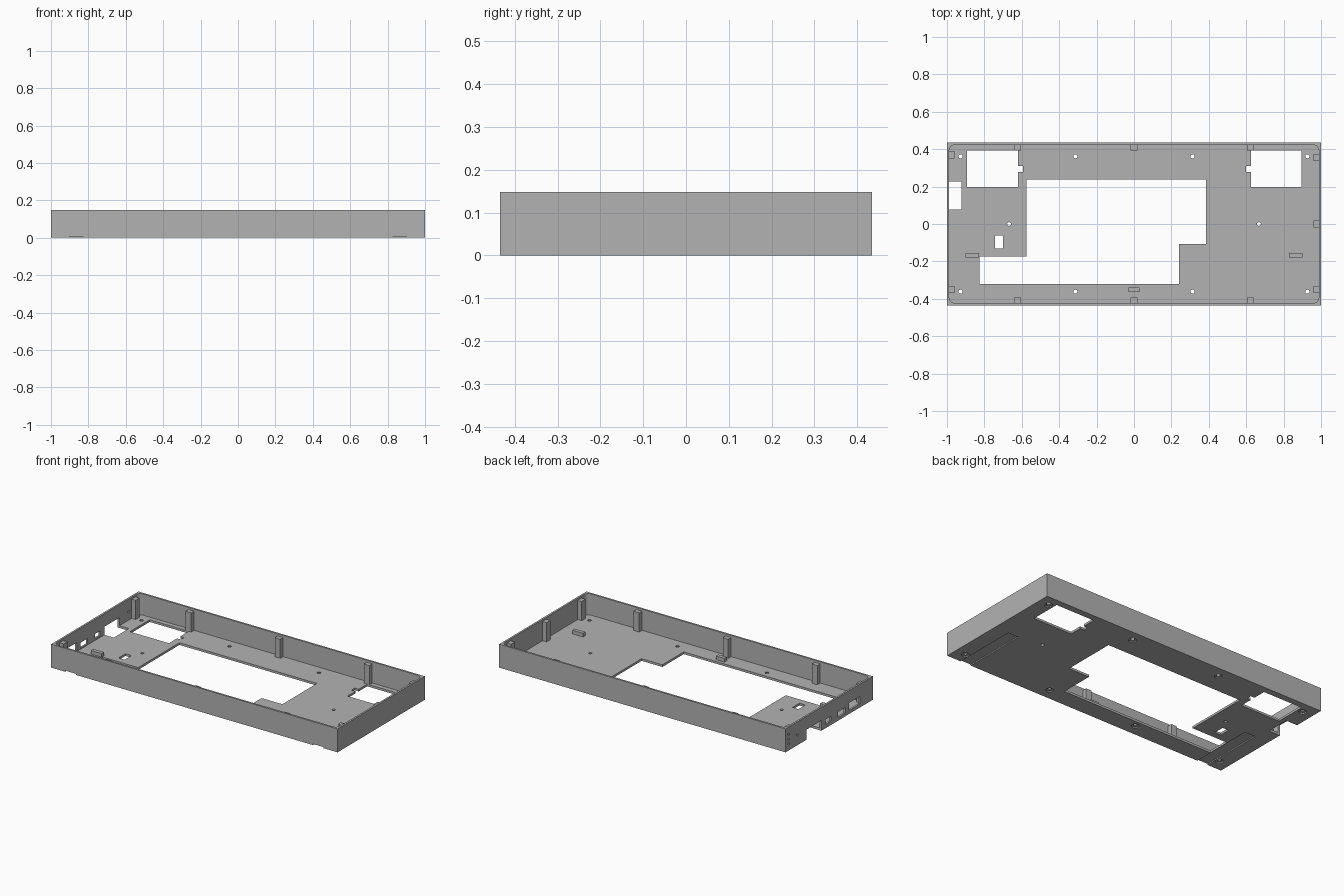
import bpy, bmesh, math

if "Cube" in bpy.data.objects:
    bpy.data.objects.remove(bpy.data.objects["Cube"], do_unlink=True)

grey = bpy.data.materials.new("plain grey plastic")
grey.use_nodes = True
colour = (0.45, 0.45, 0.45, 1)
grey.diffuse_color = colour
grey.node_tree.nodes["Principled BSDF"].inputs["Base Color"].default_value = colour

HX, HY, H = 1.0, 0.435, 0.148
WALL, FLOOR = 0.012, 0.014


def prism(name, outline, z0, z1):
    """Extrude a flat outline from z0 to z1."""
    bm = bmesh.new()
    face = bm.faces.new([bm.verts.new((x, y, z0)) for x, y in outline])
    top = bmesh.ops.extrude_face_region(bm, geom=[face])["geom"]
    for v in top:
        if isinstance(v, bmesh.types.BMVert):
            v.co.z = z1
    bmesh.ops.recalc_face_normals(bm, faces=bm.faces)
    mesh = bpy.data.meshes.new(name)
    bm.to_mesh(mesh)
    bm.free()
    mesh.materials.append(grey)
    ob = bpy.data.objects.new(name, mesh)
    bpy.context.collection.objects.link(ob)
    return ob


def rect(x0, x1, y0, y1):
    return [(x0, y0), (x1, y0), (x1, y1), (x0, y1)]


def circle(x, y, r, n=20):
    return [(x + r * math.cos(2 * math.pi * i / n),
             y + r * math.sin(2 * math.pi * i / n)) for i in range(n)]


def rounded(hx, hy, r, n=6):
    pts = []
    for q, (sx, sy) in enumerate([(1, 1), (-1, 1), (-1, -1), (1, -1)]):
        for i in range(n + 1):
            a = math.pi / 2 * (q + i / n)
            pts.append((sx * (hx - r) + r * math.cos(a),
                        sy * (hy - r) + r * math.sin(a)))
    return pts


def cut(target, outline, z0, z1):
    """Remove a prism from the target."""
    cutter = prism("cutter", outline, z0, z1)
    cutter.hide_render = True
    mod = target.modifiers.new("cut", "BOOLEAN")
    mod.operation = "DIFFERENCE"
    mod.solver = "EXACT"
    mod.object = cutter
    bpy.context.view_layer.objects.active = target
    bpy.ops.object.modifier_apply(modifier=mod.name)
    bpy.data.objects.remove(cutter, do_unlink=True)


# Open tray with rounded inner corners
tray = prism("tray", rect(-HX, HX, -HY, HY), 0, H)
cut(tray, rounded(HX - WALL, HY - WALL, 0.03), FLOOR, 1)

# Large stepped floor opening
cut(tray, [(-0.575, 0.237), (-0.575, -0.174), (-0.826, -0.174), (-0.826, -0.32),
           (0.24, -0.32), (0.24, -0.107), (0.385, -0.107), (0.385, 0.237)], -1, 0.05)

# Two notched openings near the back corners
for s, near, far in ((-1, 0.62, 0.893), (1, 0.626, 0.896)):
    tip = near - 0.027
    cut(tray, [(s * near, 0.197), (s * far, 0.197), (s * far, 0.394), (s * near, 0.394),
               (s * near, 0.31), (s * tip, 0.31), (s * tip, 0.277), (s * near, 0.277)],
        -1, 0.05)

# Small window
cut(tray, rect(-0.742, -0.70, -0.131, -0.062), -1, 0.05)

# Side connector bay through the wall and the floor beside it
cut(tray, rect(-1.1, -0.922, 0.078, 0.228), -1, 0.065)

# Screw holes, recessed underneath along the front and back
for x in (-0.927, -0.313, 0.313, 0.927):
    for y in (-0.362, 0.362):
        cut(tray, circle(x, y, 0.023), -1, 0.007)
        cut(tray, circle(x, y, 0.011), -1, 0.05)
for x in (-0.668, 0.668):
    cut(tray, circle(x, 0, 0.01), -1, 0.05)

# Shallow grooves underneath, open at the front
for s in (-1, 1):
    cut(tray, rect(s * 0.865 - 0.037, s * 0.865 + 0.037, -0.5, -0.02), -1, 0.007)

# Connector openings in the side wall
for y, half, z0, z1 in ((0.01, 0.026, 0.025, 0.055), (-0.125, 0.035, 0.02, 0.055),
                        (-0.25, 0.055, 0.022, 0.07)):
    cut(tray, rect(-1.1, -0.97, y - half, y + half), z0, z1)

# Small indicator openings near the back end of that wall
for y, z in ((0.405, 0.035), (0.405, 0.065), (0.405, 0.095), (0.32, 0.06)):
    cut(tray, rect(-1.1, -0.97, y - 0.007, y + 0.007), z, z + 0.013)

# Support posts against the walls
POST_TOP = 0.135
for i, x in enumerate((-0.622, 0, 0.622)):
    for side, s in (("front", -1), ("back", 1)):
        y0, y1 = sorted((s * 0.394, s * (HY - WALL + 0.002)))
        prism(f"{side}_post_{i + 1}", rect(x - 0.019, x + 0.019, y0, y1),
              FLOOR - 0.001, POST_TOP)
for side, s, places in (("right", -1, (-0.35, 0.37)), ("left", 1, (-0.35, 0, 0.355))):
    for i, y in enumerate(places):
        x0, x1 = sorted((s * 0.96, s * (HX - WALL + 0.002)))
        prism(f"{side}_post_{i + 1}", rect(x0, x1, y - 0.019, y + 0.019),
              FLOOR - 0.001, POST_TOP)

# Low blocks on the floor
for name, x, y, half in (("right_block", -0.865, -0.167, 0.037),
                         ("left_block", 0.865, -0.167, 0.037),
                         ("front_block", 0, -0.352, 0.03)):
    prism(name, rect(x - half, x + half, y - 0.012, y + 0.012), FLOOR - 0.001, 0.037)
